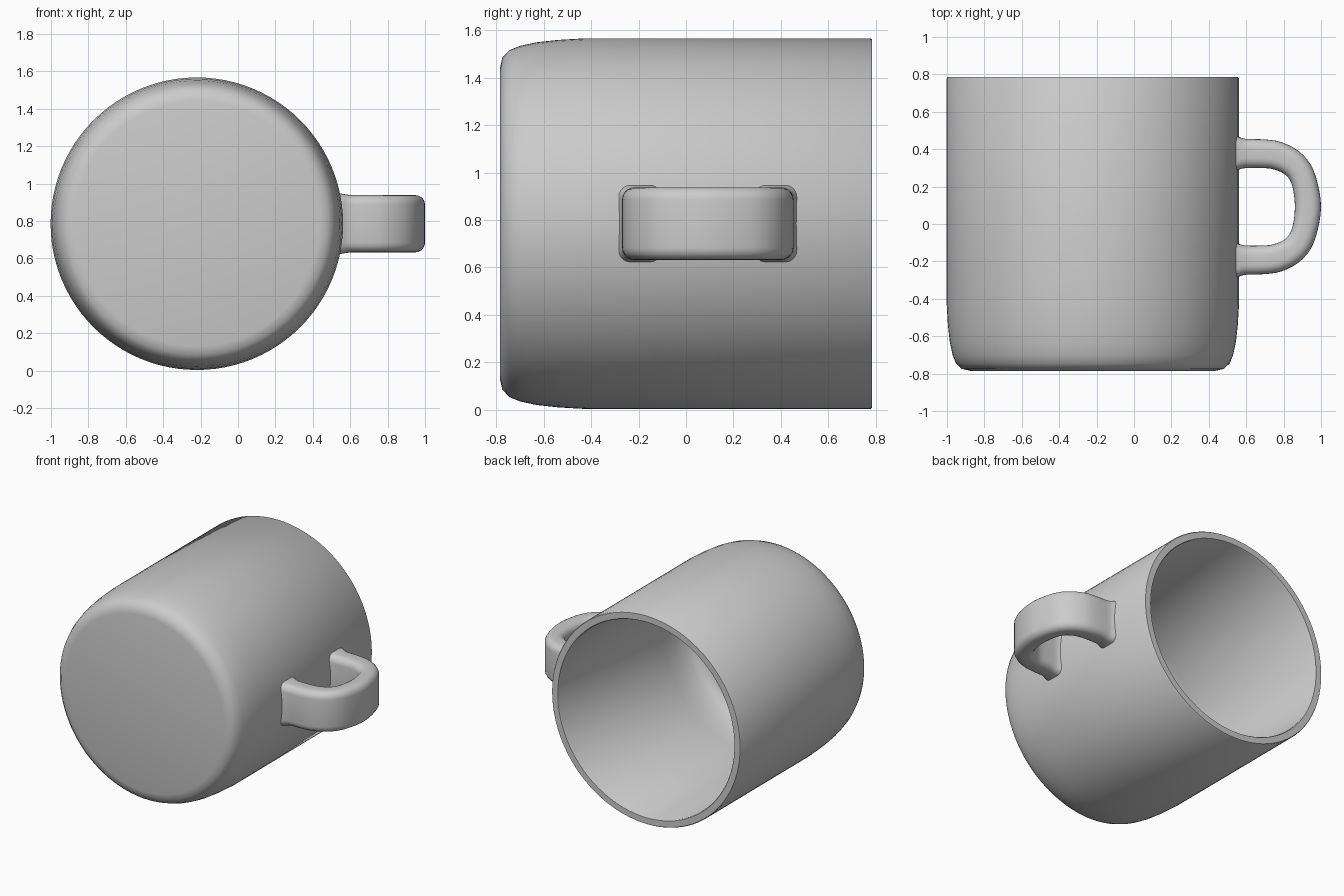
import bpy, bmesh, math
from mathutils import Vector

if "Cube" in bpy.data.objects:
    bpy.data.objects.remove(bpy.data.objects["Cube"])

CX, CZ = -0.22, 0.785   # mug axis runs along y through this point


def finish(name, bm, angle):
    bmesh.ops.recalc_face_normals(bm, faces=bm.faces[:])
    mesh = bpy.data.meshes.new(name)
    bm.to_mesh(mesh)
    bm.free()
    obj = bpy.data.objects.new(name, mesh)
    bpy.context.collection.objects.link(obj)
    bpy.ops.object.select_all(action='DESELECT')
    obj.select_set(True)
    bpy.context.view_layer.objects.active = obj
    bpy.ops.object.shade_smooth_by_angle(angle=math.radians(angle))
    return obj


def bridge(bm, rings):
    for a, b in zip(rings, rings[1:]):
        n = len(a)
        for i in range(n):
            j = (i + 1) % n
            bm.faces.new((a[i], a[j], b[j], b[i]))
    bm.faces.new(rings[0])
    bm.faces.new(rings[-1])


def smooth_path(pts, steps):
    # Catmull-Rom curve through the points
    p = [2 * pts[0] - pts[1]] + pts + [2 * pts[-1] - pts[-2]]
    out = []
    for i in range(1, len(p) - 2):
        a, b, c, d = p[i - 1:i + 3]
        for s in range(steps):
            t = s / steps
            out.append(0.5 * (2 * b + (c - a) * t + (2 * a - 5 * b + 4 * c - d) * t ** 2
                              + (3 * b - a - 3 * c + d) * t ** 3))
    return out + [pts[-1]]


# Cup: (radius, y) profile from outer base, over the rim, to inner floor
profile = [(0.655, -0.785), (0.70, -0.775), (0.732, -0.745), (0.75, -0.70),
           (0.765, -0.63), (0.775, -0.54), (0.782, -0.42), (0.782, 0.778),
           (0.777, 0.785), (0.731, 0.785), (0.726, 0.778), (0.726, -0.45),
           (0.715, -0.56), (0.695, -0.65), (0.665, -0.70), (0.62, -0.72)]
SEG = 96
bm = bmesh.new()
rings = []
for r, y in profile:
    rings.append([bm.verts.new((CX + r * math.cos(2 * math.pi * k / SEG), y,
                                CZ + r * math.sin(2 * math.pi * k / SEG)))
                  for k in range(SEG)])
bridge(bm, rings)
finish("cup", bm, 40)

# Handle: matching outer and inner edges of one half, as (x, y offset from middle)
MID = 0.092
outer = [(0.53, 0.385), (0.565, 0.372), (0.60, 0.363), (0.70, 0.36), (0.79, 0.345),
         (0.88, 0.298), (0.945, 0.225), (0.982, 0.125), (1.0, 0.0)]
inner = [(0.53, 0.185), (0.565, 0.20), (0.60, 0.207), (0.68, 0.207), (0.74, 0.202),
         (0.80, 0.178), (0.835, 0.14), (0.853, 0.08), (0.86, 0.0)]


def full_edge(half):
    pts = [Vector((x, MID + y, CZ)) for x, y in half]
    pts += [Vector((x, MID - y, CZ)) for x, y in half[-2::-1]]
    return smooth_path(pts, 3)


bm = bmesh.new()
rings = []
for o, i in zip(full_edge(outer), full_edge(inner)):
    mid, across = (o + i) / 2, (o - i) / 2
    half_t = across.length
    across.normalize()
    half_w = 0.153 + 0.16 * max(0.0, 0.60 - o.x)   # slight flare at the cup
    rad = 0.052
    ring = []
    for q, (su, sv) in enumerate([(1, 1), (-1, 1), (-1, -1), (1, -1)]):
        for s in range(6):
            a = math.pi / 2 * (q + s / 5)
            u = su * (half_t - rad) + rad * math.cos(a)
            v = sv * (half_w - rad) + rad * math.sin(a)
            ring.append(bm.verts.new(mid + across * u + Vector((0, 0, v))))
    rings.append(ring)
bridge(bm, rings)
finish("handle", bm, 40)
